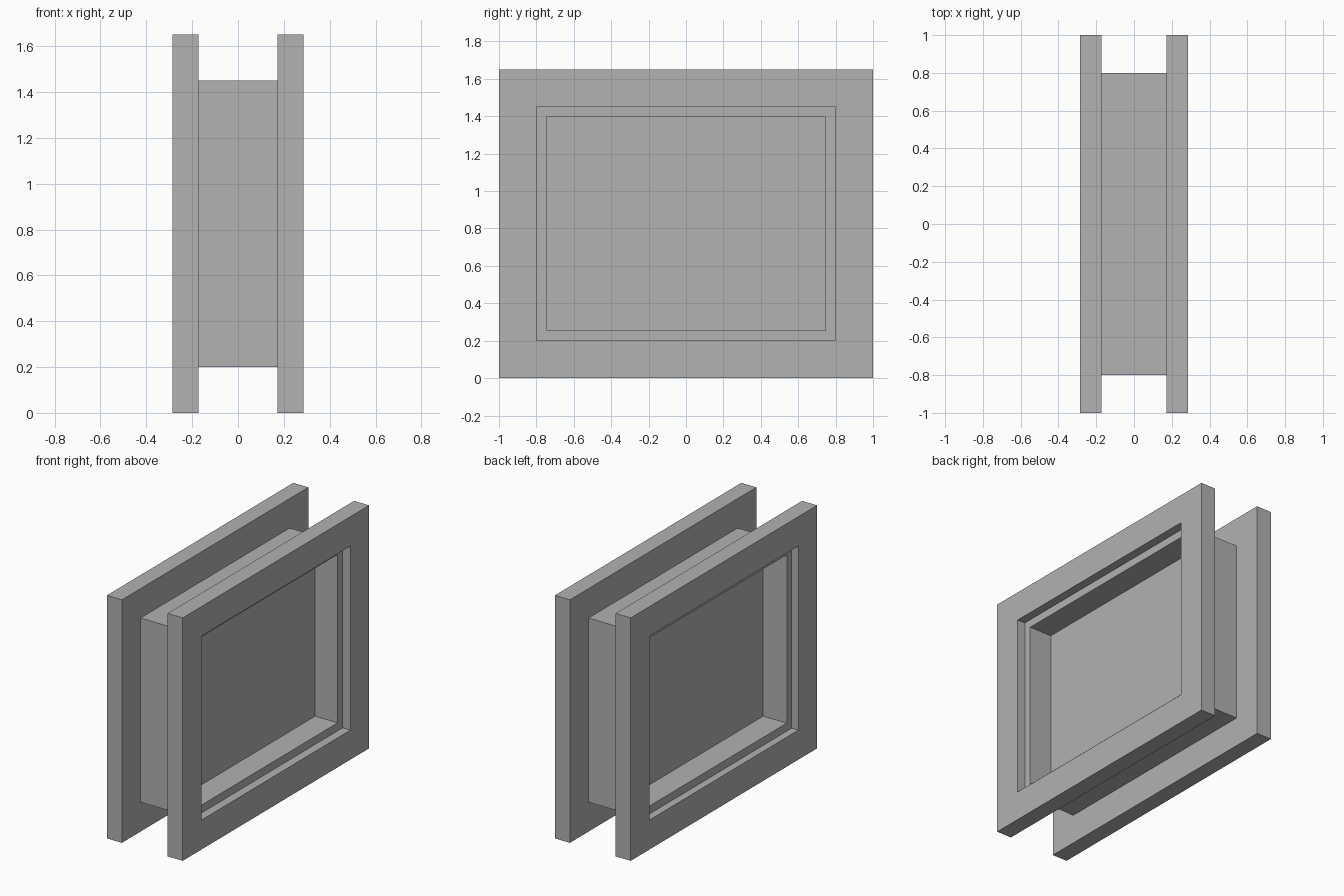
import bpy
import bmesh

if "Cube" in bpy.data.objects:
    bpy.data.objects.remove(bpy.data.objects["Cube"], do_unlink=True)

grey = bpy.data.materials.new("plain grey")
grey.use_nodes = True
color = (0.445, 0.445, 0.445, 1)
grey.diffuse_color = color
grey.node_tree.nodes["Principled BSDF"].inputs["Base Color"].default_value = color

MID_Z = 0.825


def finish(name, bm):
    bmesh.ops.recalc_face_normals(bm, faces=bm.faces)
    mesh = bpy.data.meshes.new(name)
    bm.to_mesh(mesh)
    bm.free()
    mesh.materials.append(grey)
    bpy.context.collection.objects.link(bpy.data.objects.new(name, mesh))


def rect(bm, x, half_y, half_z):
    corners = ((-1, -1), (1, -1), (1, 1), (-1, 1))
    return [bm.verts.new((x, a * half_y, MID_Z + b * half_z)) for a, b in corners]


def sweep(name, sections, closed):
    """Join rectangular sections (x, half_y, half_z) into a ring or a capped body."""
    bm = bmesh.new()
    loops = [rect(bm, *s) for s in sections]
    pairs = list(zip(loops, loops[1:]))
    if closed:
        pairs.append((loops[-1], loops[0]))
    else:
        bm.faces.new(loops[0])
        bm.faces.new(loops[-1])
    for a, b in pairs:
        for i in range(4):
            j = (i + 1) % 4
            bm.faces.new((a[i], a[j], b[j], b[i]))
    finish(name, bm)


# Flat rectangular trim frames on both sides
for name, side in (("left_trim", 1), ("right_trim", -1)):
    inner, outer = side * 0.172, side * 0.285
    sweep(name, [(inner, 1, MID_Z), (outer, 1, MID_Z),
                 (outer, 0.8, 0.625), (inner, 0.8, 0.625)], True)

# Central casing, hollowed from both ends down to a solid panel
sweep("casing_with_panel", [
    (0.057, 0.747, 0.571), (0.226, 0.747, 0.571), (0.226, 0.8, 0.625),
    (-0.234, 0.8, 0.625), (-0.234, 0.747, 0.571), (-0.057, 0.747, 0.571)], False)
